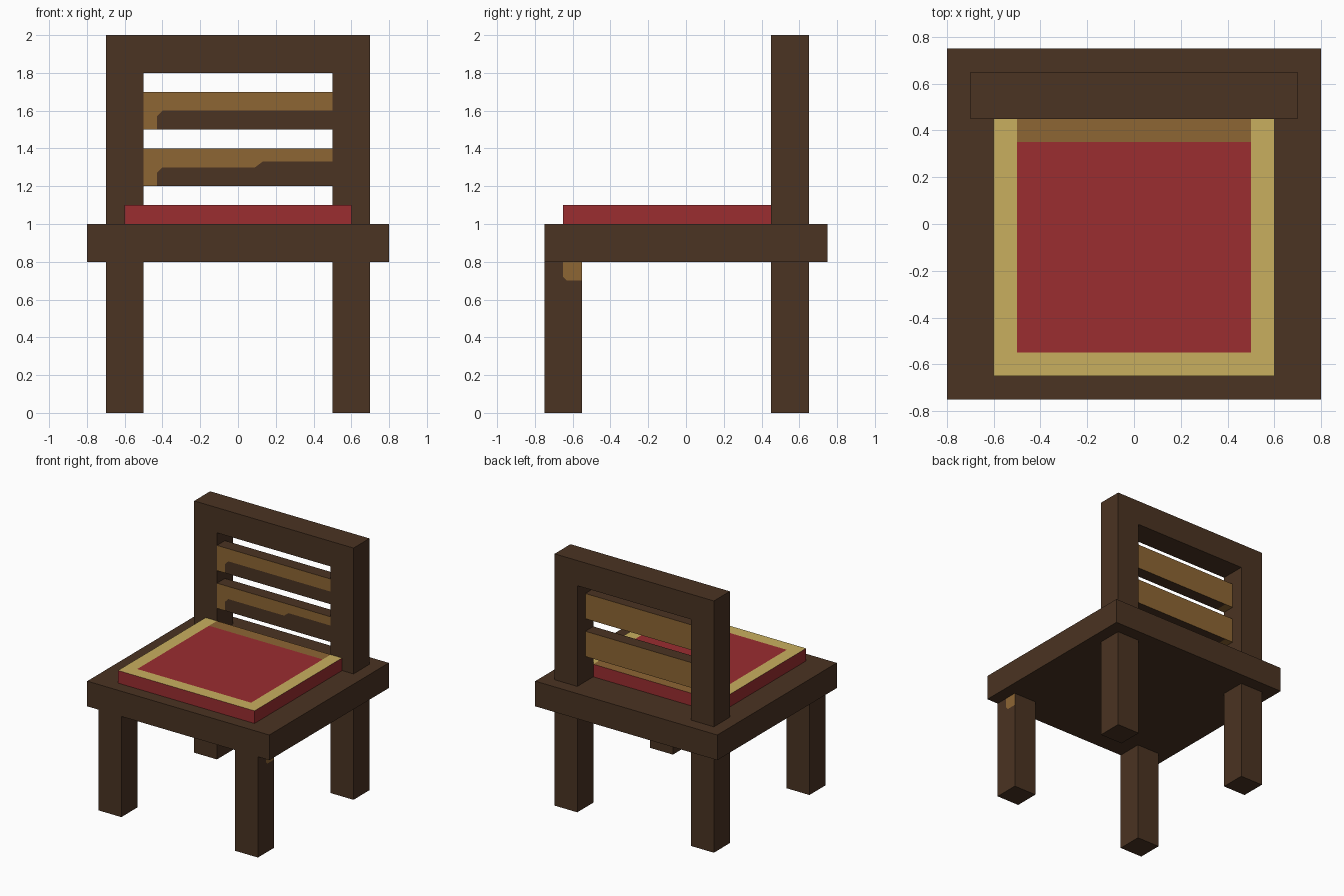
import bpy
import bmesh
from mathutils import Vector

cube = bpy.data.objects.get("Cube")
if cube:
    bpy.data.objects.remove(cube, do_unlink=True)


def make_material(name, rgb):
    m = bpy.data.materials.new(name)
    m.use_nodes = True
    m.diffuse_color = (*rgb, 1)
    m.node_tree.nodes["Principled BSDF"].inputs["Base Color"].default_value = (*rgb, 1)
    return m


DARK = make_material("dark wood", (0.069, 0.033, 0.016))
TAN = make_material("light wood", (0.270, 0.133, 0.034))
RED = make_material("red fabric", (0.328, 0.026, 0.030))
GOLD = make_material("gold trim", (0.584, 0.429, 0.114))


def finish(name, bm, mats):
    bmesh.ops.recalc_face_normals(bm, faces=bm.faces)
    me = bpy.data.meshes.new(name)
    bm.to_mesh(me)
    bm.free()
    for m in mats:
        me.materials.append(m)
    ob = bpy.data.objects.new(name, me)
    bpy.context.collection.objects.link(ob)
    return ob


def box(name, lo, hi, mats, cuts=(), rule=None):
    """Box from corner to corner; cuts are (point, normal) planes,
    rule(center, normal) picks the material of each cut face."""
    bm = bmesh.new()
    bmesh.ops.create_cube(bm, size=1)
    lo, hi = Vector(lo), Vector(hi)
    for v in bm.verts:
        v.co = [(a + b) / 2 + c * (b - a) for a, b, c in zip(lo, hi, v.co)]
    for point, normal in cuts:
        bmesh.ops.bisect_plane(bm, geom=bm.verts[:] + bm.edges[:] + bm.faces[:],
                               plane_co=point, plane_no=normal, dist=1e-5)
    bm.normal_update()
    if rule:
        for f in bm.faces:
            f.material_index = rule(f.calc_center_median(), f.normal)
    return finish(name, bm, mats)


# Seat slab
box("seat", (-0.8, -0.75, 0.8), (0.8, 0.75, 1.0), [DARK])


# Cushion with gold border and a light strip along the back
def cushion_rule(c, n):
    if n.z < 0.5:
        return 0
    if abs(c.x) > 0.5 or c.y < -0.55:
        return 1
    return 2 if c.y > 0.35 else 0


box("cushion", (-0.6, -0.65, 1.0), (0.6, 0.45, 1.1), [RED, GOLD, TAN],
    [((-0.5, 0, 0), (1, 0, 0)), ((0.5, 0, 0), (1, 0, 0)),
     ((0, -0.55, 0), (0, 1, 0)), ((0, 0.35, 0), (0, 1, 0))], cushion_rule)


# Legs; the left front one has a light patch high on its outer face
def patch_rule(c, n):
    inside = c.z > 0.7 and c.y > -0.65 and c.y + c.z > 0.07
    return 1 if n.x > 0.5 and inside else 0


for side, x in (("right", -0.7), ("left", 0.5)):
    for end, y in (("front", -0.75), ("back", 0.45)):
        patched = (side, end) == ("left", "front")
        cuts = [((0, 0, 0.7), (0, 0, 1)), ((0, -0.65, 0), (0, 1, 0)),
                ((0, -0.65, 0.72), (0, 1, 1))] if patched else []
        box(f"{end}_leg_{side}", (x, y, 0), (x + 0.2, y + 0.2, 0.8), [DARK, TAN],
            cuts, patch_rule if patched else None)

# Back frame: two posts and a top rail in one arch
outline = [(-0.7, 1), (-0.7, 2), (0.7, 2), (0.7, 1),
           (0.5, 1), (0.5, 1.8), (-0.5, 1.8), (-0.5, 1)]
bm = bmesh.new()
face = bm.faces.new([bm.verts.new((x, 0.45, z)) for x, z in outline])
ext = bmesh.ops.extrude_face_region(bm, geom=[face])
bmesh.ops.translate(bm, vec=(0, 0.2, 0),
                    verts=[v for v in ext["geom"] if isinstance(v, bmesh.types.BMVert)])
finish("back_frame", bm, [DARK])


# Slats: light wood, with a dark area under the given line on the front
def slat(name, z0, line):
    pairs = list(zip(line, line[1:]))
    cuts = [((a[0], 0, z0 + a[1]), (a[1] - b[1], 0, b[0] - a[0])) for a, b in pairs]

    def rule(c, n):
        if n.z > 0.5:
            return 1
        if n.z < -0.5:
            return int(c.x > line[0][0])
        if n.y < -0.5:
            for a, b in pairs:
                if a[0] < c.x <= b[0]:
                    t = (c.x - a[0]) / (b[0] - a[0])
                    return int(c.z - z0 < a[1] + t * (b[1] - a[1]))
        return 0

    # Vertical cuts at the line's points keep every face within one span
    cuts += [((x, 0, 0), (1, 0, 0)) for x, _ in line[:-1]]
    box(name, (-0.5, 0.45, z0), (0.5, 0.55, z0 + 0.2), [TAN, DARK], cuts, rule)


slat("upper_slat", 1.5, [(-0.43, 0.07), (-0.40, 0.1), (0.5, 0.1)])
slat("lower_slat", 1.2, [(-0.43, 0.07), (-0.40, 0.1), (0.09, 0.1),
                         (0.13, 0.13), (0.5, 0.13)])
